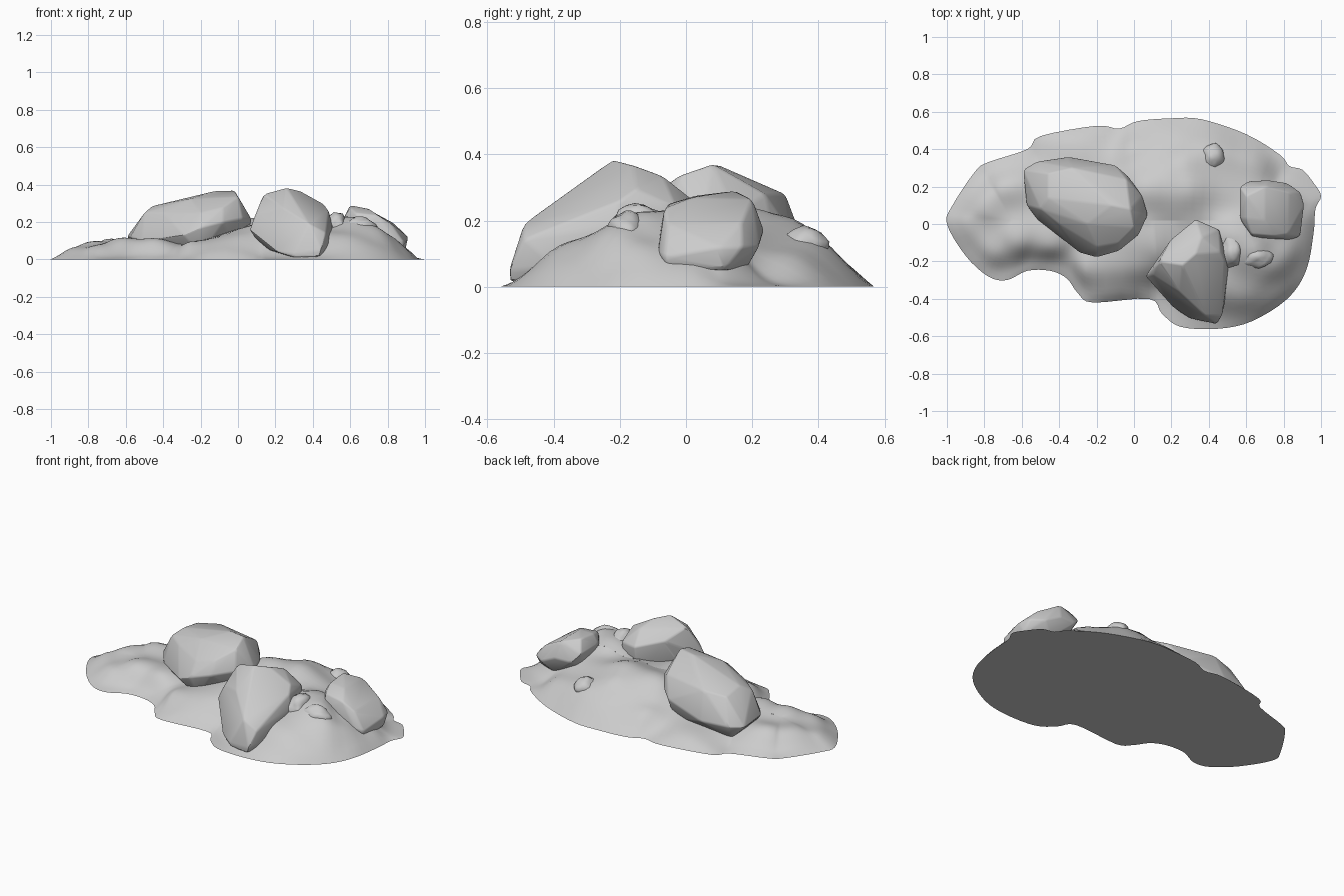
import bpy, bmesh, math
from mathutils import Vector, noise

if "Cube" in bpy.data.objects:
    bpy.data.objects.remove(bpy.data.objects["Cube"])


def finish(name, bm, angle):
    bmesh.ops.recalc_face_normals(bm, faces=bm.faces)
    me = bpy.data.meshes.new(name)
    bm.to_mesh(me)
    bm.free()
    ob = bpy.data.objects.new(name, me)
    bpy.context.collection.objects.link(ob)
    bpy.ops.object.select_all(action='DESELECT')
    ob.select_set(True)
    bpy.context.view_layer.objects.active = ob
    bpy.ops.object.shade_smooth_by_angle(angle=math.radians(angle))
    return ob


def boulder(name, pts, bevel=0.009):
    """Chiselled stone: convex hull of a few corners with softened edges."""
    bm = bmesh.new()
    for p in pts:
        bm.verts.new(p)
    res = bmesh.ops.convex_hull(bm, input=bm.verts)
    junk = {g for g in res['geom_interior'] + res['geom_unused']
            if isinstance(g, bmesh.types.BMVert)}
    bmesh.ops.delete(bm, geom=list(junk), context='VERTS')
    bmesh.ops.dissolve_limit(bm, angle_limit=math.radians(7),
                             verts=bm.verts, edges=bm.edges)
    bmesh.ops.bevel(bm, geom=list(bm.edges), offset=bevel, segments=2,
                    profile=0.5, affect='EDGES', clamp_overlap=True)
    return finish(name, bm, 28)


# Mound: outline of the footprint, spot heights inside it
outline = [(-1, 0), (-.97, .1), (-.85, .28), (-.78, .33), (-.57, .40), (-.5, .47),
           (-.2, .525), (-.08, .51), (.02, .55), (.2, .565), (.36, .56), (.6, .48),
           (.78, .37), (.83, .31), (.9, .29), (.96, .22), (1, .15), (.97, .08),
           (.96, -.05), (.92, -.25), (.82, -.4), (.63, -.52), (.45, -.56), (.25, -.55),
           (.15, -.48), (.08, -.40), (-.22, -.42), (-.30, -.37), (-.36, -.29),
           (-.45, -.25), (-.57, -.25), (-.68, -.3), (-.78, -.28), (-.9, -.17)]
spots = [(-.88, 0, .07), (-.78, .1, .10), (-.66, .2, .12), (-.62, -.08, .12),
         (-.75, -.13, .08), (-.45, -.1, .12), (-.25, -.24, .11), (0, -.22, .15),
         (.08, -.1, .19), (-.3, .42, .08), (0, .4, .12), (.1, .2, .22), (.25, .32, .21),
         (.3, .2, .24), (.41, .38, .16), (.48, .12, .17), (.55, -.05, .23),
         (.63, -.15, .24), (.72, -.22, .19), (.6, -.36, .14), (.75, .05, .18),
         (.62, .33, .11), (.45, -.3, .15), (.8, -.12, .13), (.88, 0, .08),
         (-.12, -.32, .07), (.75, -.36, .08), (.2, .46, .09)]


def height(x, y):
    num = den = 0.0
    for px, py, pz in spots + [(a, b, 0) for a, b in outline]:
        w = 1 / ((x - px) ** 2 + (y - py) ** 2 + .003) ** 1.7
        num += w * pz
        den += w
    n = noise.noise(Vector((x * 7, y * 7, .3)))
    return max(.004, num / den * (1.05 + .08 * n))


def smooth_loop(pts, steps):
    out = []
    for i in range(len(pts)):
        a, b, c, d = [Vector(pts[(i + k) % len(pts)]) for k in (-1, 0, 1, 2)]
        for s in range(steps):
            t = s / steps
            out.append(b + .5 * t * (c - a + t * (2 * a - 5 * b + 4 * c - d
                                                  + t * (3 * (b - c) + d - a))))
    return out


bm = bmesh.new()
rim = smooth_loop(outline, 4)
rings = 18
rows = []
for r in range(rings + 1):
    t = r / rings
    row = []
    for p in rim:
        q = p.lerp(Vector((max(-.65, min(.6, p.x * .85)), .02)), t)
        row.append(bm.verts.new((q.x, q.y, height(q.x, q.y) if r else 0)))
    rows.append(row)
n = len(rim)
for lo, hi in zip(rows, rows[1:]):
    for i in range(n):
        j = (i + 1) % n
        bm.faces.new((lo[i], lo[j], hi[j], hi[i]))
# relax the slopes, keeping the rim and the central spine in place
inner = [v for row in rows[1:-1] for v in row]
for _ in range(5):
    bmesh.ops.smooth_vert(bm, verts=inner, factor=.5, use_axis_z=True)
bm.faces.new(rows[0][::-1])
bmesh.ops.remove_doubles(bm, verts=bm.verts, dist=.002)
finish("ground_mound", bm, 50)

# Large left boulder
boulder("left_boulder", [
    (-.02, .08, .37), (-.12, .10, .367), (-.04, .24, .28), (0, -.02, .335),
    (-.46, .27, .265), (-.46, .14, .285), (-.50, .08, .25), (-.33, .30, .28),
    (-.25, 0, .325), (-.595, .29, .12), (-.575, .1, .12), (-.515, .02, .10),
    (-.29, -.155, .13), (-.2, -.18, .17), (-.08, -.145, .2), (-.2, -.12, .25),
    (-.08, -.1, .28), (.025, -.06, .22), (-.4, 0, .25), (.075, .05, .21),
    (.045, .15, .22), (-.03, .255, .2), (-.1, .315, .17),
    (-.35, .36, .12), (-.52, .335, .12), (-.5, .1, .03), (-.2, -.1, .03),
    (0, .05, .03), (-.1, .25, .03), (-.5, .28, .03)])

# Tall front boulder
boulder("front_boulder", [
    (.135, -.2, .35), (.26, -.22, .384), (.33, -.16, .367), (.36, -.07, .335),
    (.46, -.15, .295), (.2, -.08, .29), (.33, .025, .26), (.455, -.03, .24),
    (.485, -.2, .26), (.505, -.22, .18), (.24, -.36, .275), (.38, -.49, .19),
    (.47, -.49, .145), (.445, -.535, .05), (.3, -.505, .03), (.21, -.45, .04),
    (.06, -.28, .16), (.1, -.27, .24), (.13, -.2, .06), (.49, -.4, .06),
    (.33, 0, .08), (.45, -.05, .08), (.43, -.53, .01), (.3, -.5, .01)])

# Leaning right boulder
boulder("right_boulder", [
    (.6, .15, .29), (.6, .03, .275), (.63, -.055, .25), (.7, .2, .265),
    (.7, .02, .27), (.75, -.065, .235), (.82, -.055, .19), (.83, .17, .195),
    (.565, .2, .22), (.565, .03, .22), (.61, .23, .17), (.72, .235, .17),
    (.82, .22, .12), (.89, .17, .12), (.91, .1, .12), (.89, -.065, .09),
    (.84, -.085, .1), (.63, -.08, .16), (.895, .12, .05), (.875, -.055, .05),
    (.62, .1, .08), (.7, -.04, .06), (.75, .18, .05)])


# Small stones wedged between the boulders
def stone(name, c, s, seed):
    bm = bmesh.new()
    bmesh.ops.create_icosphere(bm, subdivisions=3, radius=1)
    for v in bm.verts:
        k = 1 + .22 * noise.noise(v.co * 1.6 + Vector((seed, 0, 0)))
        v.co = Vector([c[i] + s[i] * v.co[i] * k for i in range(3)])
    finish(name, bm, 40)


for i, (c, s) in enumerate([((.525, -.14, .18), (.06, .09, .07)),
                            ((.65, -.18, .16), (.09, .06, .065)),
                            ((.42, .36, .12), (.06, .07, .06))]):
    stone(f"small_stone_{i + 1}", c, s, i * 3.7)
